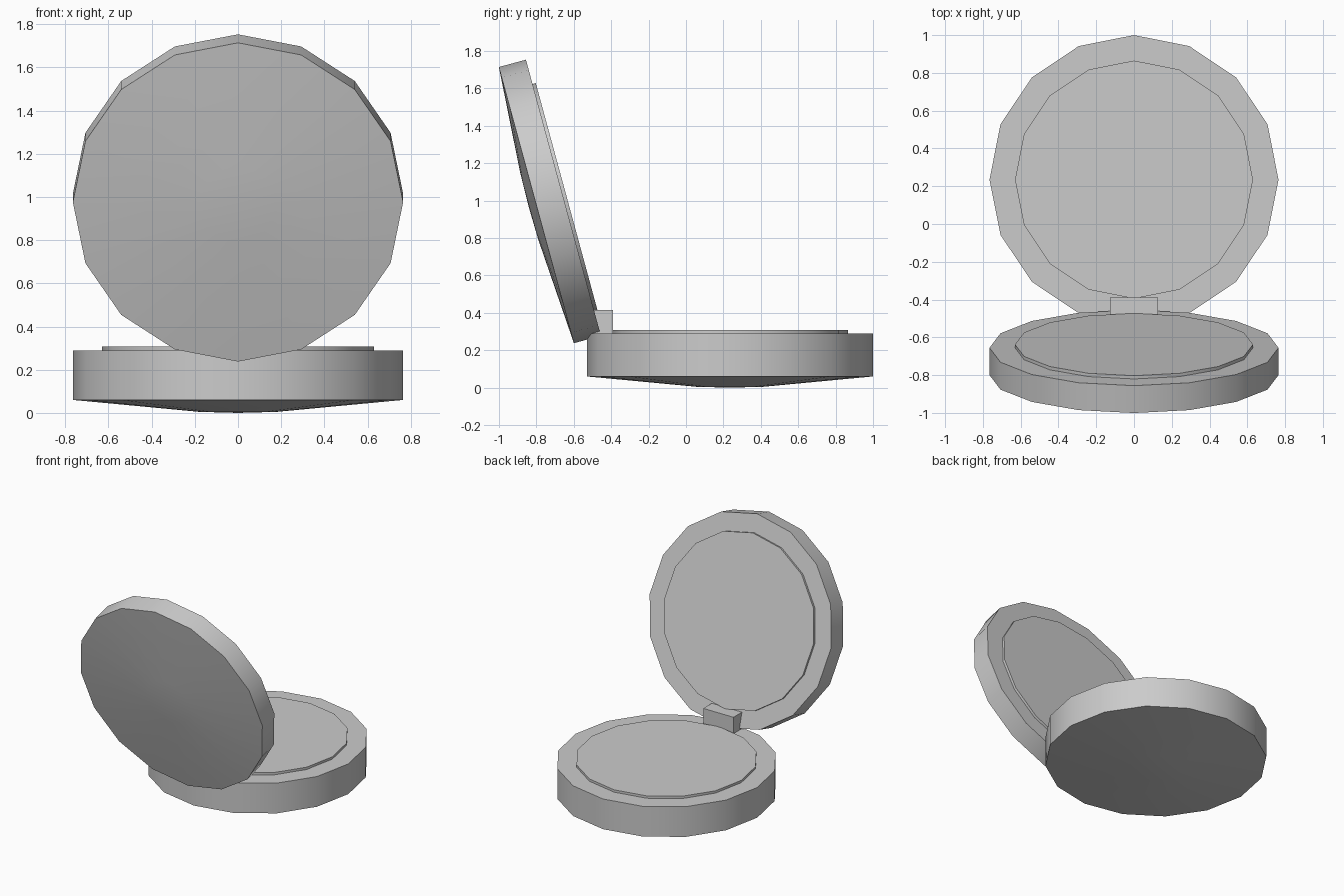
import bpy
import bmesh
from math import cos, sin, pi, radians

if "Cube" in bpy.data.objects:
    bpy.data.objects.remove(bpy.data.objects["Cube"])

SIDES = 16
RADIUS = 0.765


def lathe(name, profile, location, tilt=0.0):
    """Spin (radius, height) points round local z; zero radius makes a pole."""
    bm = bmesh.new()
    rings = []
    for r, h in profile:
        if r == 0:
            rings.append([bm.verts.new((0, 0, h))])
        else:
            rings.append([bm.verts.new((r * cos(2 * pi * i / SIDES),
                                        r * sin(2 * pi * i / SIDES), h))
                          for i in range(SIDES)])
    for a, b in zip(rings, rings[1:]):
        for i in range(SIDES):
            j = (i + 1) % SIDES
            if len(a) == 1:
                bm.faces.new((a[0], b[j], b[i]))
            else:
                bm.faces.new((a[i], a[j], b[j], b[i]))
    bm.faces.new(rings[-1])
    bmesh.ops.recalc_face_normals(bm, faces=bm.faces)
    mesh = bpy.data.meshes.new(name)
    bm.to_mesh(mesh)
    bm.free()
    ob = bpy.data.objects.new(name, mesh)
    bpy.context.collection.objects.link(ob)
    ob.location = location
    ob.rotation_euler = (tilt, 0, 0)
    bpy.ops.object.select_all(action='DESELECT')
    ob.select_set(True)
    bpy.context.view_layer.objects.active = ob
    bpy.ops.object.shade_smooth_by_angle(angle=radians(30))
    return ob


def shell(name, dome, wall, location, tilt=0.0):
    """Round case half: shallow domed back, straight wall, raised inner disc."""
    inner = 0.63
    return lathe(name, [(0, -dome), (0.18, -dome * 0.92), (RADIUS, 0),
                        (RADIUS, wall), (inner, wall), (inner, wall + 0.018)],
                 location, tilt)


# Bottom half lying flat
shell("base", 0.06, 0.23, (0, 0.235, 0.06))

# Open lid leaning back
shell("lid", 0.042, 0.15, (0, -0.80, 0.976), radians(-74.8))

# Hinge block joining the halves
bpy.ops.mesh.primitive_cube_add(size=1, location=(0, -0.445, 0.35))
hinge = bpy.context.object
hinge.name = "hinge"
hinge.scale = (0.254, 0.11, 0.13)
